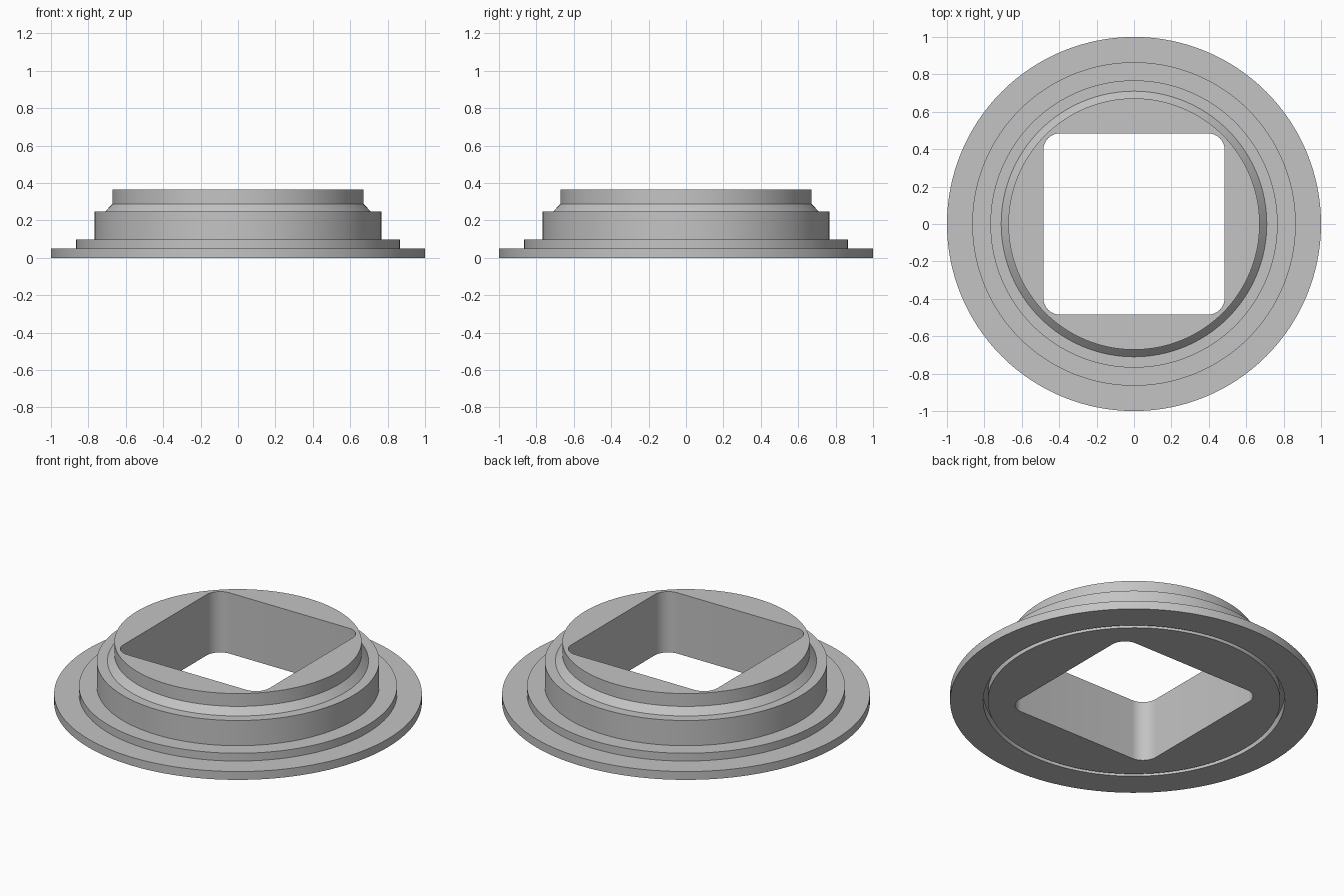
import bpy, bmesh
from math import cos, sin, tau

if "Cube" in bpy.data.objects:
    bpy.data.objects.remove(bpy.data.objects["Cube"])

SIDES = 128
grey = bpy.data.materials.new("plain grey")
grey.use_nodes = True
colour = (0.55, 0.55, 0.55, 1)
grey.diffuse_color = colour
grey.node_tree.nodes["Principled BSDF"].inputs["Base Color"].default_value = colour


def circle(radius, z):
    return [(radius * cos(tau * i / SIDES), radius * sin(tau * i / SIDES), z)
            for i in range(SIDES)]


def rounded_square(half, corner, z, steps=12):
    points = []
    for q in range(4):
        mid = tau * (q + 0.5) / 4
        cx = (half - corner) * (1 if cos(mid) > 0 else -1)
        cy = (half - corner) * (1 if sin(mid) > 0 else -1)
        for s in range(steps + 1):
            a = tau * (q + s / steps) / 4
            points.append((cx + corner * cos(a), cy + corner * sin(a), z))
    return points


def loft(name, loops):
    """Skin a stack of equal loops and cap both ends."""
    bm = bmesh.new()
    rings = [[bm.verts.new(p) for p in loop] for loop in loops]
    n = len(rings[0])
    for low, high in zip(rings, rings[1:]):
        for i in range(n):
            j = (i + 1) % n
            bm.faces.new((low[i], low[j], high[j], high[i]))
    bm.faces.new(rings[0][::-1])
    bm.faces.new(rings[-1])
    bmesh.ops.recalc_face_normals(bm, faces=bm.faces)
    mesh = bpy.data.meshes.new(name)
    bm.to_mesh(mesh)
    bm.free()
    mesh.materials.append(grey)
    obj = bpy.data.objects.new(name, mesh)
    bpy.context.collection.objects.link(obj)
    return obj


# Stepped round body: underside groove, flange, step, drum, bevel, top collar
profile = [(0.795, 0), (0.795, 0.05), (0.82, 0.05), (0.82, 0),
           (1, 0), (1, 0.05), (0.865, 0.05), (0.865, 0.097),
           (0.768, 0.097), (0.768, 0.248), (0.71, 0.248),
           (0.672, 0.288), (0.672, 0.365)]
body = loft("stepped_flange", [circle(r, z) for r, z in profile])

# Square through hole with rounded corners
cutter = loft("hole_cutter", [rounded_square(0.485, 0.09, z) for z in (-0.2, 0.6)])
cutter.hide_render = True

cut = body.modifiers.new("square_hole", 'BOOLEAN')
cut.operation = 'DIFFERENCE'
cut.solver = 'EXACT'
cut.object = cutter
bpy.ops.object.select_all(action='DESELECT')
body.select_set(True)
bpy.context.view_layer.objects.active = body
bpy.ops.object.modifier_apply(modifier=cut.name)
bpy.data.objects.remove(cutter)
bpy.ops.object.shade_smooth_by_angle(angle=tau / 12)
